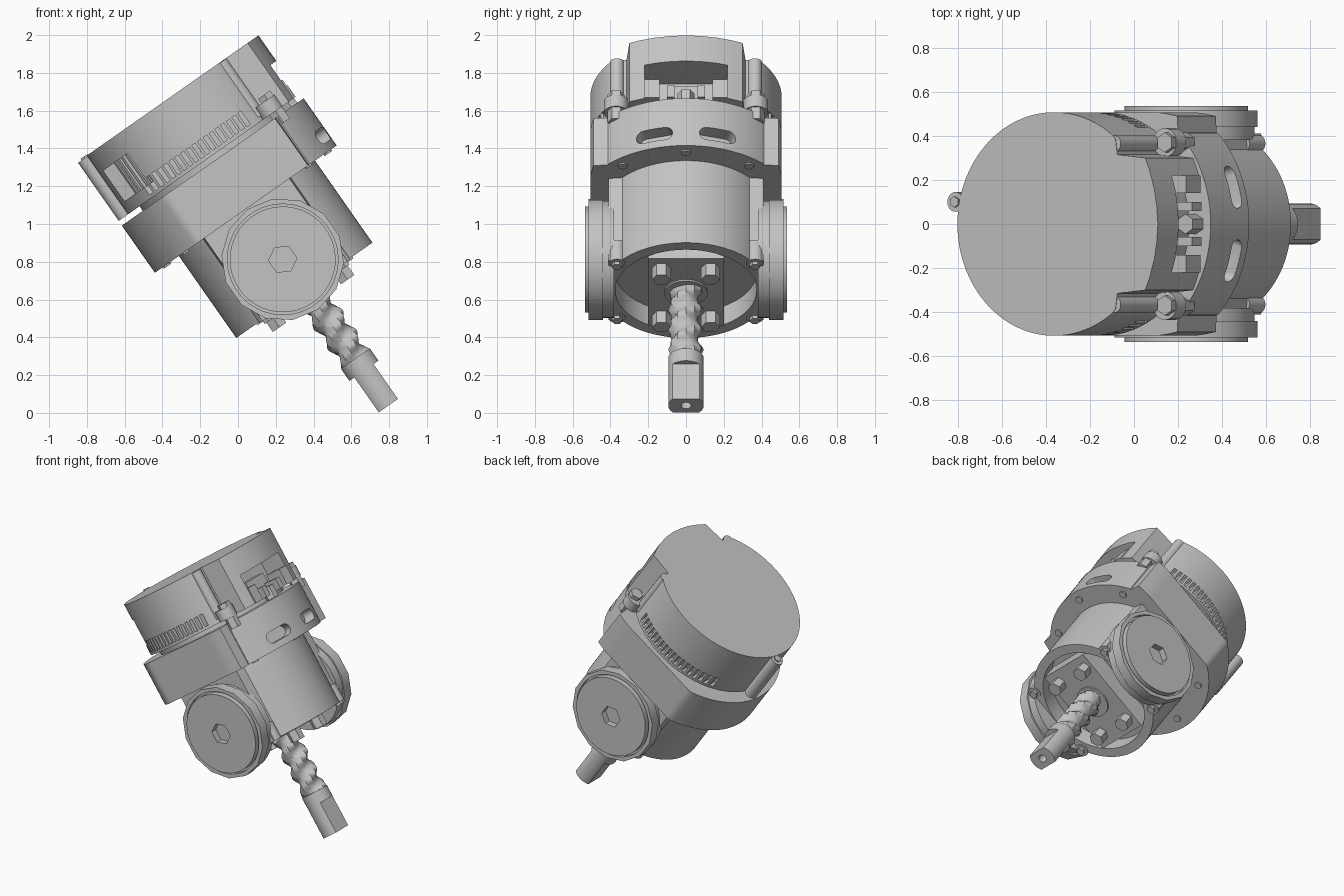
import bpy, bmesh, math
from mathutils import Matrix

cube = bpy.data.objects.get("Cube")
if cube:
    bpy.data.objects.remove(cube)

grey = bpy.data.materials.new("light_grey")
GREY = (0.55, 0.55, 0.55, 1)
grey.diffuse_color = GREY
grey.use_nodes = True
grey.node_tree.nodes["Principled BSDF"].inputs["Base Color"].default_value = GREY

parts = []
# Parts are built upright on their axis, then tilted together
TILT = math.radians(35)
AXIS = 0.66
PLACE = Matrix.Translation((AXIS * math.cos(TILT), 0, AXIS * math.sin(TILT))) @ Matrix.Rotation(-TILT, 4, 'Y')


def finish(name, bm, mat=None, keep=True):
    bmesh.ops.recalc_face_normals(bm, faces=bm.faces)
    if mat:
        bm.transform(mat)
    mesh = bpy.data.meshes.new(name)
    bm.to_mesh(mesh)
    bm.free()
    mesh.materials.append(grey)
    ob = bpy.data.objects.new(name, mesh)
    bpy.context.scene.collection.objects.link(ob)
    if keep:
        parts.append(ob)
    return ob


def add_prism(bm, pts, z0, z1):
    vs = [bm.verts.new((x, y, z0)) for x, y in pts]
    out = bmesh.ops.extrude_face_region(bm, geom=[bm.faces.new(vs)])
    for v in out["geom"]:
        if isinstance(v, bmesh.types.BMVert):
            v.co.z = z1


def prism(name, pts, z0, z1, mat=None, keep=True):
    bm = bmesh.new()
    add_prism(bm, pts, z0, z1)
    return finish(name, bm, mat, keep)


def ring(r, n=64, cx=0, cy=0):
    angles = [2 * math.pi * (i + 0.5) / n for i in range(n)]
    return [(cx + r * math.cos(a), cy + r * math.sin(a)) for a in angles]


def arc(rx, ry, a0, a1, n, clip=9):
    angles = [math.radians(a0 + (a1 - a0) * i / n) for i in range(n + 1)]
    return [(rx * math.cos(a), min(clip, ry * math.sin(a))) for a in angles]


def mirrored(half):
    # First and last points lie on the middle line
    return half + [(x, -y) for x, y in half[-2:0:-1]]


def rect(x0, x1, y0, y1):
    return [(x0, y0), (x1, y0), (x1, y1), (x0, y1)]


def cut(ob, cutter):
    mod = ob.modifiers.new("cut", 'BOOLEAN')
    mod.operation = 'DIFFERENCE'
    mod.solver = 'EXACT'
    mod.object = cutter
    bpy.context.view_layer.update()
    done = ob.evaluated_get(bpy.context.evaluated_depsgraph_get())
    mesh = bpy.data.meshes.new_from_object(done)
    ob.modifiers.clear()
    ob.data = mesh
    bpy.data.objects.remove(cutter)


# Cap: round body with a raised block on one side and a recess at each end of it
half = [(0.575, 0), (0.569, 0.08), (0.555, 0.16), (0.53, 0.24), (0.505, 0.3), (0.35, 0.315), (0.34, 0.385)]
half += arc(0.535, 0.507, 53, 180, 50)
half[-1] = (-0.535, 0)
cap = prism("cap", mirrored(half), 1.195, 1.575)

# End window, side window and a row of vents on each flank
cut(cap, prism("end_cutter", rect(0.36, 0.7, -0.22, 0.22), 1.1, 1.41, keep=False))
cut(cap, prism("side_cutter", rect(0.43, 0.7, -0.14, 0.14), 1.262, 1.46,
               Matrix.Rotation(math.radians(212), 4, 'Z'), keep=False))
for s in (-1, 1):
    bm = bmesh.new()
    for i in range(18):
        x = -0.37 + i * 0.037
        y = s * 0.507 * math.sqrt(1 - (x / 0.535) ** 2)
        add_prism(bm, rect(x - 0.011, x + 0.011, y - 0.055, y + 0.055), 1.215, 1.3)
    cut(cap, finish("vent_cutter", bm, keep=False))

# Works seen through the windows
prism("brush_block", rect(0.34, 0.44, -0.1, 0.1), 1.18, 1.34)
prism("brush_pin", ring(0.045, 6, cx=0.5), 1.15, 1.25)
for s in (-1, 1):
    prism("window_post", rect(0.42, 0.545, s * 0.18 - 0.04, s * 0.18 + 0.04), 1.195, 1.31)
    prism("window_foot", rect(0.4, 0.55, s * 0.08 - 0.02, s * 0.08 + 0.02), 1.195, 1.27)
for i in range(5):
    a = math.radians(200 + i * 6)
    prism("coil", ring(0.022, 8, cx=0.44 * math.cos(a), cy=0.44 * math.sin(a)), 1.25, 1.47)

# Cap fixings
for s in (-1, 1):
    prism("cap_ledge", ring(0.065, 24, cx=0.4, cy=s * 0.37), 1.195, 1.27)
    prism("cap_screw", ring(0.045, 6, cx=0.42, cy=s * 0.37), 1.12, 1.3)
    prism("cap_stud", ring(0.038, 16, cx=0.33, cy=s * 0.365), 1.22, 1.572)
prism("cap_tab", ring(0.045, 16, cx=-0.55, cy=0.1), 1.195, 1.57)
prism("cap_tab_screw", ring(0.025, 6, cx=-0.55, cy=0.1), 1.57, 1.58)
prism("core", ring(0.46), 1.1, 1.25)

# Flange: stepped in on both sides of its front band, with two long slots
half = arc(0.58, 0.58, 0, 45.5, 24) + [(0.4, 0.414), (0.395, 0.49), (0.34, 0.5)]
half += arc(0.595, 0.595, 60, 180, 48, 0.505)
half[-1] = (-0.595, 0)
flange = prism("flange", mirrored(half), 0.86, 1.165)
for s in (-1, 1):
    slot = [(math.copysign(0.06, math.cos(a)) + 0.04 * math.cos(a), 0.04 * math.sin(a))
            for a in [2 * math.pi * (i + 0.5) / 24 for i in range(24)]]
    turn = (Matrix.Rotation(s * math.radians(17), 4, 'Z') @ Matrix.Translation((0.5, 0, 0.945))
            @ Matrix.Rotation(math.pi / 2, 4, 'Z') @ Matrix.Rotation(math.pi / 2, 4, 'X'))
    cut(flange, prism("slot_cutter", slot, 0, 0.15, turn, keep=False))
for a in (-40, 0, 40, 140, 180, 220):
    x, y = 0.52 * math.cos(math.radians(a)), 0.52 * math.sin(math.radians(a))
    prism("flange_screw", ring(0.025, 10, cx=x, cy=y), 0.85, 0.9)

# Neck with flat flanks, hollow at its lower end
half = arc(0.44, 0.44, 0, 50, 24) + [(0.275, 0.41), (-0.275, 0.41)] + arc(0.44, 0.44, 130, 180, 24)
half[-1] = (-0.44, 0)
neck = prism("neck", mirrored(half), 0.33, 0.9)
cut(neck, prism("bore_cutter", ring(0.375), 0.2, 0.45, keep=False))
prism("bearing_plate", rect(-0.31, 0.31, -0.2, 0.2), 0.32, 0.48)
prism("bearing_ring", ring(0.115, 24), 0.31, 0.34)
for sx in (-1, 1):
    for sy in (-1, 1):
        prism("plate_bolt", ring(0.05, 6, cx=sx * 0.22, cy=sy * 0.13), 0.245, 0.34)
        prism("neck_lug", ring(0.045, 20, cx=sx * 0.25, cy=sy * 0.365), 0.325, 0.45)
        prism("lug_screw", ring(0.028, 6, cx=sx * 0.25, cy=sy * 0.365), 0.305, 0.35)

# Round side covers with hexagonal sockets
for s in (-1, 1):
    out = Matrix.Translation((0, 0, 0.53)) @ Matrix.Rotation(-s * math.pi / 2, 4, 'X')
    prism("cover_boss", ring(0.31, 48), 0.38, 0.46, out)
    collar = prism("cover_collar", ring(0.325, 14), 0.44, 0.515, out)
    cut(collar, prism("collar_cutter", ring(0.293, 48), 0.49, 0.6, out, keep=False))
    disc = prism("cover_disc", ring(0.28, 48), 0.44, 0.535, out)
    cut(disc, prism("socket_cutter", ring(0.075, 6), 0.49, 0.6, out, keep=False))

# Twisted worm shaft
SHAFT = Matrix.Translation((0.014, 0, 0))
bm = bmesh.new()
loops = []
for k in range(37):
    z = 0.36 - 0.5 * k / 36
    loops.append([])
    for i in range(12):
        a = 2 * math.pi * i / 12
        r = 0.077 + 0.016 * math.cos(2 * a - 2 * math.pi * z / 0.13)
        loops[-1].append(bm.verts.new((r * math.cos(a), r * math.sin(a), z)))
for lo, hi in zip(loops, loops[1:]):
    for i in range(12):
        j = (i + 1) % 12
        bm.faces.new((lo[i], lo[j], hi[j], hi[i]))
bm.faces.new(loops[0])
bm.faces.new(loops[-1])
finish("worm", bm, SHAFT)

# Shaft end with two flats and a centre hole
tip = prism("shaft_end", ring(0.094, 32), -0.425, -0.12)
bm = bmesh.new()
add_prism(bm, rect(0.062, 0.2, -0.2, 0.2), -0.6, -0.2)
add_prism(bm, rect(-0.2, -0.062, -0.2, 0.2), -0.6, -0.2)
add_prism(bm, ring(0.028, 16), -0.6, -0.36)
cut(tip, finish("flat_cutter", bm, keep=False))
tip.data.transform(SHAFT)

# Tilt everything and shade
bpy.ops.object.select_all(action='DESELECT')
for ob in parts:
    ob.data.transform(PLACE)
    ob.select_set(True)
bpy.context.view_layer.objects.active = cap
bpy.ops.object.shade_smooth_by_angle(angle=math.radians(30))
